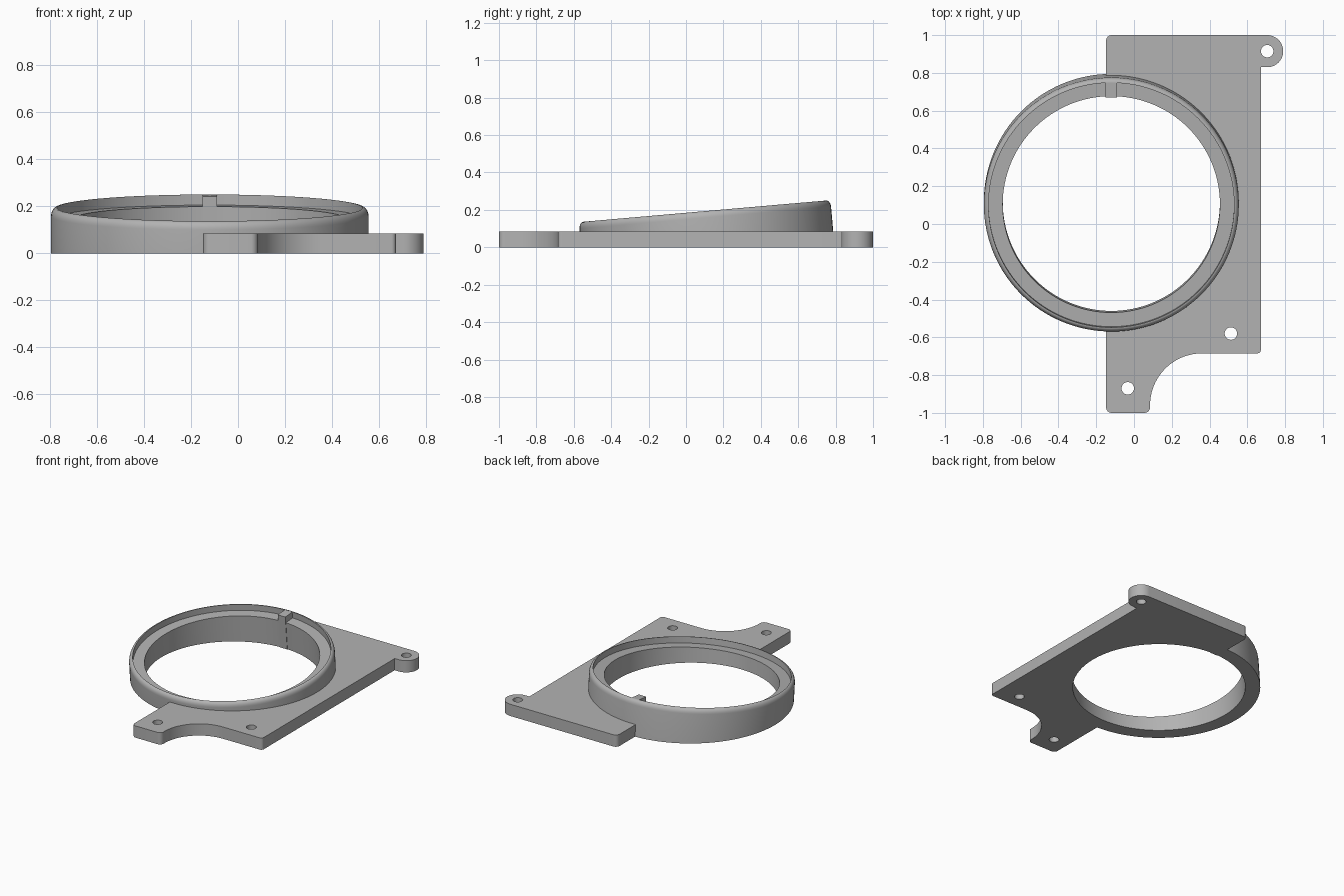
import bpy, bmesh
from math import sin, cos, tan, pi, radians
from mathutils import Vector

if "Cube" in bpy.data.objects:
    bpy.data.objects.remove(bpy.data.objects["Cube"])

grey = bpy.data.materials.new("plain grey")
grey.use_nodes = True
grey.diffuse_color = (0.45, 0.45, 0.45, 1)
grey.node_tree.nodes["Principled BSDF"].inputs["Base Color"].default_value = grey.diffuse_color

TILT = radians(5)
CENTRE = Vector((-0.12, 0.117, 0))
SIDE = Vector((0, cos(TILT), sin(TILT)))
AXIS = Vector((0, -sin(TILT), cos(TILT)))
RIM, LEDGE = 0.194, 0.149
HOLE_R, LIP_R, OUTER_R = 0.575, 0.65, 0.675
THICK = 0.085


def tilted(x, y, h=None):
    """Point in the tilted ring frame; without a height it drops to the ground."""
    if h is None:
        h = -y * tan(TILT)
    return CENTRE + Vector((x, 0, 0)) + SIDE * y + AXIS * h


def finish(name, bm):
    bmesh.ops.recalc_face_normals(bm, faces=bm.faces)
    mesh = bpy.data.meshes.new(name)
    bm.to_mesh(mesh)
    bm.free()
    mesh.materials.append(grey)
    ob = bpy.data.objects.new(name, mesh)
    bpy.context.collection.objects.link(ob)
    return ob


def activate(ob):
    bpy.ops.object.select_all(action='DESELECT')
    ob.select_set(True)
    bpy.context.view_layer.objects.active = ob


def arc(cx, cy, r, start, end, steps=8):
    angles = [radians(start + (end - start) * i / steps) for i in range(steps + 1)]
    return [(cx + r * cos(a), cy + r * sin(a)) for a in angles]


# Mounting plate: rounded outline with an ear and a concave cut-out
outline = (arc(-0.118, -0.97, 0.03, 180, 270) + arc(0.055, -0.97, 0.03, 270, 360)
           + arc(0.36, -0.96, 0.275, 180, 90, 24) + arc(0.652, -0.665, 0.02, 270, 360)
           + [(0.672, 0.83)] + arc(0.705, 0.915, 0.085, -90, 90, 24)
           + arc(-0.118, 0.97, 0.03, 90, 180))
bm = bmesh.new()
base = bm.faces.new([bm.verts.new((x, y, 0)) for x, y in outline])
top = bmesh.ops.extrude_face_region(bm, geom=[base], use_keep_orig=True)["geom"]
bmesh.ops.translate(bm, vec=(0, 0, THICK),
                    verts=[v for v in top if isinstance(v, bmesh.types.BMVert)])
plate = finish("mounting_plate", bm)


# Screw holes and the tilted opening for the ring
def cut(target, centre, radius, sides, tilt=0):
    bpy.ops.mesh.primitive_cylinder_add(vertices=sides, radius=radius, depth=1,
                                        location=centre, rotation=(tilt, 0, 0))
    cutter = bpy.context.object
    cutter.name = "hole_cutter"
    cutter.hide_render = True
    activate(target)
    mod = target.modifiers.new("hole", 'BOOLEAN')
    mod.operation = 'DIFFERENCE'
    mod.solver = 'EXACT'
    mod.object = cutter
    bpy.ops.object.modifier_apply(modifier=mod.name)
    bpy.data.objects.remove(cutter)


for x, y in [(0.705, 0.915), (0.513, -0.58), (-0.033, -0.87)]:
    cut(plate, (x, y, 0), 0.033, 32)
cut(plate, CENTRE, OUTER_R - 0.004, 128, TILT)

# Tilted ring: stepped inside, rounded outer rim, flat on the ground
fillet_w, fillet_h = 0.024, 0.035
profile = [(HOLE_R, None), (HOLE_R, LEDGE), (LIP_R, LEDGE), (LIP_R, RIM)]
for i in range(7):
    a = pi / 2 * (1 - i / 6)
    profile.append((OUTER_R - fillet_w * (1 - cos(a)), RIM - fillet_h * (1 - sin(a))))
profile.append((OUTER_R, None))

SEGMENTS = 128
bm = bmesh.new()
rows = []
for i in range(SEGMENTS):
    a = 2 * pi * i / SEGMENTS
    rows.append([bm.verts.new(tilted(r * cos(a), r * sin(a), h)) for r, h in profile])
n = len(profile)
for i in range(SEGMENTS):
    p, q = rows[i], rows[(i + 1) % SEGMENTS]
    for j in range(n):
        k = (j + 1) % n
        bm.faces.new((p[j], q[j], q[k], p[k]))
ring = finish("tilted_ring", bm)

# Locating key at the back of the ring
bm = bmesh.new()
half = 0.03
corners = [(-half, HOLE_R - 0.004), (half, HOLE_R - 0.004),
           (half, LIP_R + 0.004), (-half, LIP_R + 0.004)]
low = [bm.verts.new(tilted(x, y)) for x, y in corners]
high = [bm.verts.new(tilted(x, y, RIM - 0.001)) for x, y in corners]
bm.faces.new(low)
bm.faces.new(high)
for i in range(4):
    j = (i + 1) % 4
    bm.faces.new((low[i], low[j], high[j], high[i]))
finish("locating_key", bm)

for ob in (plate, ring):
    activate(ob)
    bpy.ops.object.shade_smooth_by_angle(angle=radians(30))
